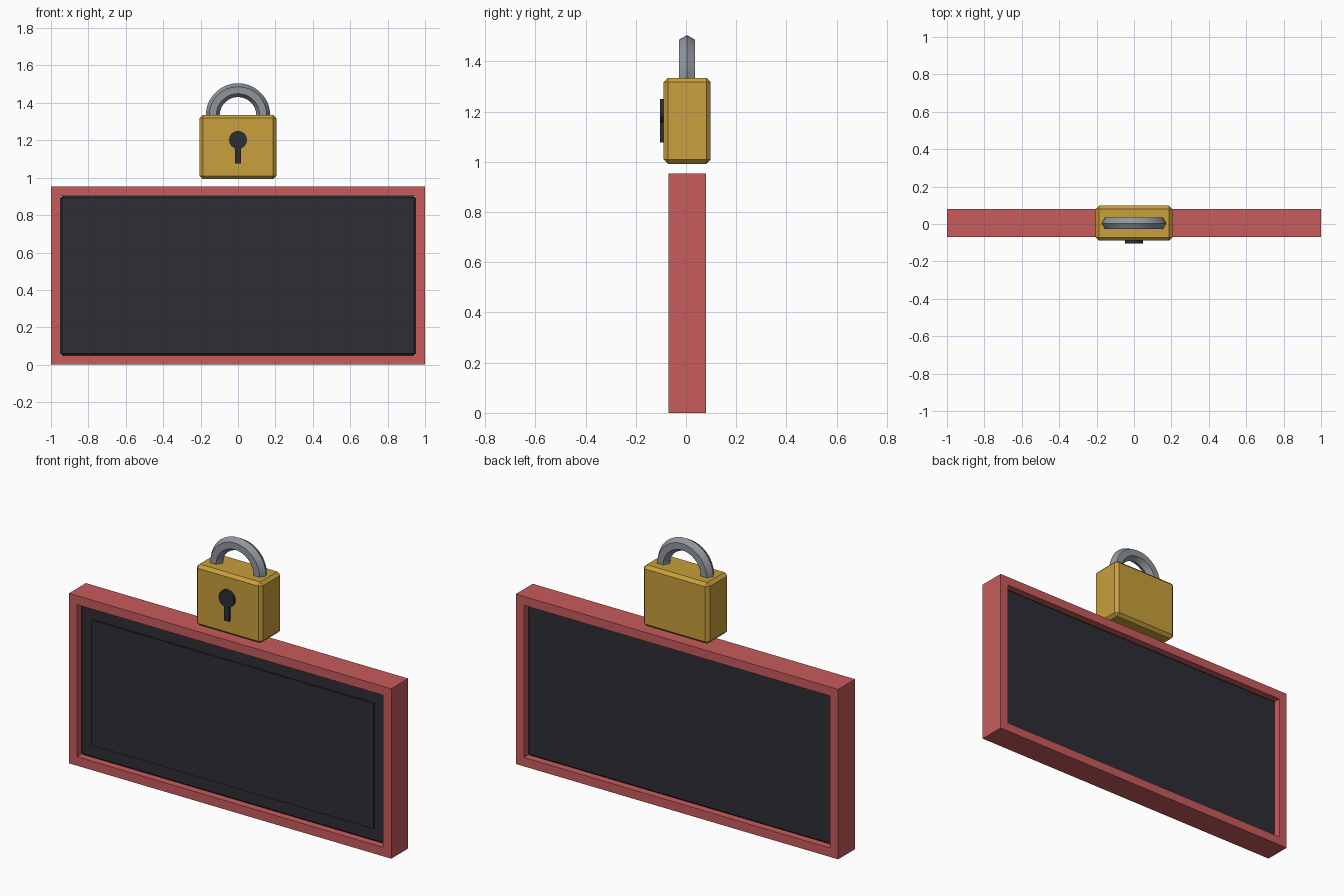
import bpy, bmesh, math
from mathutils import Matrix

if "Cube" in bpy.data.objects:
    bpy.data.objects.remove(bpy.data.objects["Cube"])


def material(name, rgb):
    m = bpy.data.materials.new(name)
    m.diffuse_color = (*rgb, 1)
    m.use_nodes = True
    m.node_tree.nodes["Principled BSDF"].inputs["Base Color"].default_value = m.diffuse_color
    return m


RED = material("red", (0.58, 0.105, 0.107))
DARK = material("charcoal", (0.026, 0.026, 0.036))
GOLD = material("gold", (0.58, 0.352, 0.046))
STEEL = material("steel grey", (0.28, 0.305, 0.335))


def finish(name, bm, mat):
    bmesh.ops.recalc_face_normals(bm, faces=bm.faces)
    me = bpy.data.meshes.new(name)
    bm.to_mesh(me)
    bm.free()
    me.materials.append(mat)
    ob = bpy.data.objects.new(name, me)
    bpy.context.collection.objects.link(ob)
    return ob


def box(name, x, y, z, mat, bevel=0):
    """Box from (min, max) ranges, with optional chamfered edges."""
    bm = bmesh.new()
    size = [r[1] - r[0] for r in (x, y, z)]
    mid = [(r[0] + r[1]) / 2 for r in (x, y, z)]
    bmesh.ops.create_cube(bm, size=1, matrix=Matrix.Translation(mid) @ Matrix.Diagonal((*size, 1)))
    if bevel:
        bmesh.ops.bevel(bm, geom=bm.edges[:], offset=bevel, segments=1,
                        affect='EDGES', profile=0.5)
    return finish(name, bm, mat)


# Sign frame: a rectangular ring
bm = bmesh.new()
loops = []
for inset, y in ((0, -0.07), (0, 0.08), (0.05, 0.08), (0.05, -0.07)):
    x, z0, z1 = 1 - inset, inset, 0.953 - inset
    loops.append([bm.verts.new(p) for p in ((-x, y, z0), (x, y, z0), (x, y, z1), (-x, y, z1))])
for a, b in zip(loops, loops[1:] + loops[:1]):
    for i in range(4):
        j = (i + 1) % 4
        bm.faces.new((a[i], a[j], b[j], b[i]))
finish("frame", bm, RED)

# Recessed board and the thin raised plate on its front
box("board", (-0.95, 0.95), (-0.04, 0.05), (0.05, 0.903), DARK, 0.01)
box("front_plate", (-0.875, 0.875), (-0.048, -0.038), (0.125, 0.828), DARK)

# Padlock body
box("lock_body", (-0.205, 0.205), (-0.089, 0.098), (0.992, 1.335), GOLD, 0.017)

# Shackle: half ring with a hexagonal section, ends sunk in the body
bm = bmesh.new()
STEPS, START = 24, math.radians(-8)
rings = []
for i in range(STEPS + 1):
    a = START + (math.pi - 2 * START) * i / STEPS
    ring = []
    for k in range(6):
        t = k * math.pi / 3
        r = 0.135 + 0.037 * math.cos(t)
        ring.append(bm.verts.new((r * math.cos(a), 0.004 + 0.037 * math.sin(t),
                                  1.333 + r * math.sin(a))))
    rings.append(ring)
for a, b in zip(rings, rings[1:]):
    for k in range(6):
        j = (k + 1) % 6
        bm.faces.new((a[k], a[j], b[j], b[k]))
bm.faces.new(rings[0])
bm.faces.new(rings[-1])
finish("shackle", bm, STEEL)

# Keyhole: disc and slot
bm = bmesh.new()
bmesh.ops.create_cone(bm, cap_ends=True, segments=16, radius1=0.048, radius2=0.048, depth=0.025,
                      matrix=Matrix.Translation((0, -0.0915, 1.202)) @ Matrix.Rotation(math.pi / 2, 4, 'X'))
finish("keyhole_disc", bm, DARK)
box("keyhole_slot", (-0.015, 0.015), (-0.103, -0.08), (1.077, 1.18), DARK)
